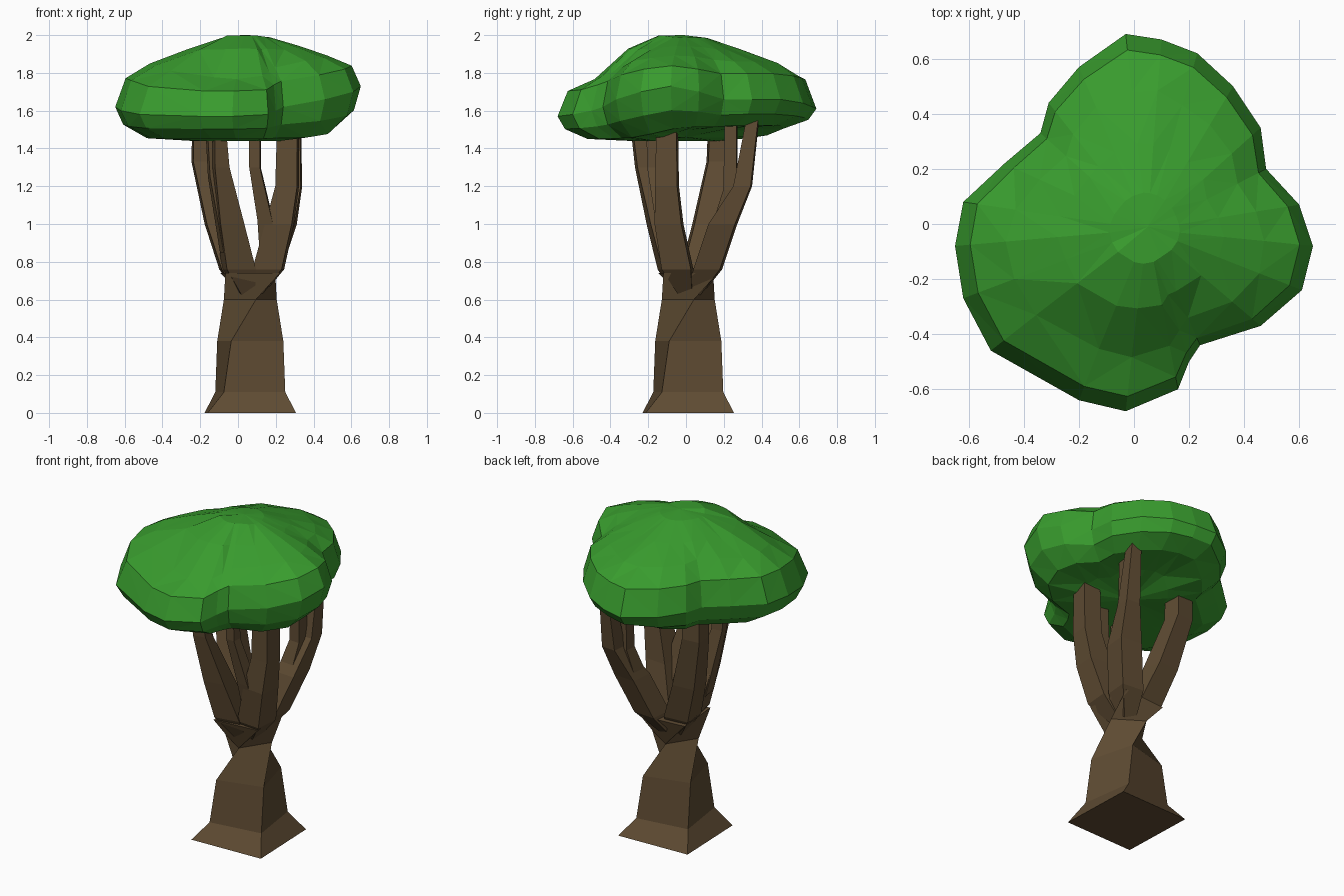
import bpy, bmesh, math, random

if "Cube" in bpy.data.objects:
    bpy.data.objects.remove(bpy.data.objects["Cube"])

random.seed(7)


def material(name, color):
    m = bpy.data.materials.new(name)
    m.diffuse_color = (*color, 1)
    m.use_nodes = True
    m.node_tree.nodes["Principled BSDF"].inputs["Base Color"].default_value = m.diffuse_color
    return m


def build(name, rings, mat, low=None, high=None, split=False):
    """Skin a stack of equal-length vertex rings; close ends with a point or a cap."""
    bm = bmesh.new()
    loops = [[bm.verts.new(p) for p in ring] for ring in rings]
    n = len(loops[0])
    for a, b in zip(loops, loops[1:]):
        for i in range(n):
            j = (i + 1) % n
            bm.faces.new((a[i], a[j], b[j], b[i]))
    for loop, tip in ((loops[0], low), (loops[-1], high)):
        if tip is None:
            bm.faces.new(loop)
        else:
            v = bm.verts.new(tip)
            for i in range(n):
                bm.faces.new((loop[i], loop[(i + 1) % n], v))
    bmesh.ops.recalc_face_normals(bm, faces=bm.faces)
    if split:
        bmesh.ops.triangulate(bm, faces=bm.faces, quad_method='SHORT_EDGE')
    mesh = bpy.data.meshes.new(name)
    bm.to_mesh(mesh)
    bm.free()
    mesh.materials.append(mat)
    ob = bpy.data.objects.new(name, mesh)
    bpy.context.collection.objects.link(ob)
    return ob


def square(x, y, z, r, deg):
    """Four corners at radius r, the first at angle deg."""
    return [(x + r * math.cos(math.radians(deg + 90 * k)),
             y + r * math.sin(math.radians(deg + 90 * k)), z) for k in range(4)]


bark = material("bark", (0.115, 0.072, 0.033))
green = material("leaves", (0.04, 0.33, 0.027))

# Twisted square trunk: z, corner radius, rotation
trunk = [(0, .331, 47), (.11, .232, 53), (.38, .202, 60), (.6, .143, 102), (.74, .205, 140)]
build("trunk", [square(.065, .012, *t) for t in trunk], bark)

# Limbs and their side forks: x, y, z, corner radius
limbs = {
    "limb_back_right": [(.09, .04, .62, .05), (.155, .115, .76, .1), (.235, .195, 1.0, .1),
                        (.29, .3, 1.2, .065), (.3, .36, 1.6, .042)],
    "fork_back_right": [(.2, .17, .9, .08), (.25, .235, 1.18, .05), (.255, .24, 1.6, .043)],
    "limb_right": [(.09, .0, .62, .05), (.16, -.045, .76, .11), (.22, -.09, 1.0, .1),
                   (.26, -.1, 1.2, .082), (.265, -.1, 1.55, .075)],
    "fork_right": [(.17, -.07, .82, .07), (.145, -.12, 1.02, .055), (.09, -.175, 1.3, .04),
                   (.09, -.18, 1.55, .04)],
    "limb_front": [(.05, -.02, .62, .05), (.005, -.06, .76, .11), (-.04, -.135, 1.0, .09),
                   (-.09, -.225, 1.3, .055), (-.1, -.265, 1.55, .04)],
    "fork_front": [(-.03, -.1, .85, .08), (-.12, -.155, 1.25, .048), (-.14, -.17, 1.55, .042)],
    "limb_left": [(.04, .02, .62, .05), (-.015, .055, .76, .11), (-.1, .11, 1.0, .1),
                  (-.185, .17, 1.33, .08), (-.185, .175, 1.55, .075)],
}
turn = {"right": 40, "front": 55, "left": 50}
for name, path in limbs.items():
    deg = turn[name.split("_")[-1]]
    build(name, [square(*p, deg) for p in path], bark)

# Crown: widest outline (x, y, z) seen from the top, swept over a lumpy dome
outline = [
    (.65, -.08, 1.73), (.60, .07, 1.70), (.48, .20, 1.66), (.46, .35, 1.66),
    (.36, .50, 1.66), (.23, .62, 1.64), (.10, .67, 1.62), (-.03, .69, 1.61),
    (-.20, .57, 1.61), (-.31, .44, 1.62), (-.34, .33, 1.62), (-.47, .22, 1.62),
    (-.62, .08, 1.62), (-.65, -.08, 1.62), (-.62, -.27, 1.60), (-.52, -.46, 1.58),
    (-.20, -.64, 1.57), (-.03, -.68, 1.57), (.16, -.60, 1.58), (.20, -.50, 1.60),
    (.24, -.44, 1.62), (.46, -.37, 1.66), (.61, -.24, 1.70)]
# Radius factor, height factor: negative goes to the underside, positive to the top
dome = [(.42, -1), (.76, -.92), (.94, -.52), (1, 0), (.93, .40), (.75, .62), (.49, .79), (.22, .96)]
rings = []
for f, h in dome:
    ring = []
    for x, y, z in outline:
        floor = 1.44 + .07 * max(0, min(1, (x + y - .25) / .5))
        front = max(0, min(1, (-y - .3) / .3))
        # the front lobe dips near its rim, then climbs steeply
        front *= -.22 if f > .6 else .08
        dz = (z - floor) if h < 0 else (2 - z) * (1 + front)
        lumpy = .4 < f < .8 and h > 0
        # inner rings become rounder, drift to the high point and get small lumps
        s = f + f * (1 - f) * (.56 / math.hypot(x, y) - 1) if h > 0 else f
        lump = random.uniform(-.012, .008) if lumpy else 0
        if lumpy:
            s *= random.uniform(.97, 1.03)
        ring.append((x * s + .05 * (1 - f), y * s - .02 * (1 - f), min(1.998, z + h * dz + lump)))
    rings.append(ring)
build("leaf_crown", rings, green, low=(.03, 0, 1.46), high=(.05, -.01, 2), split=True)
